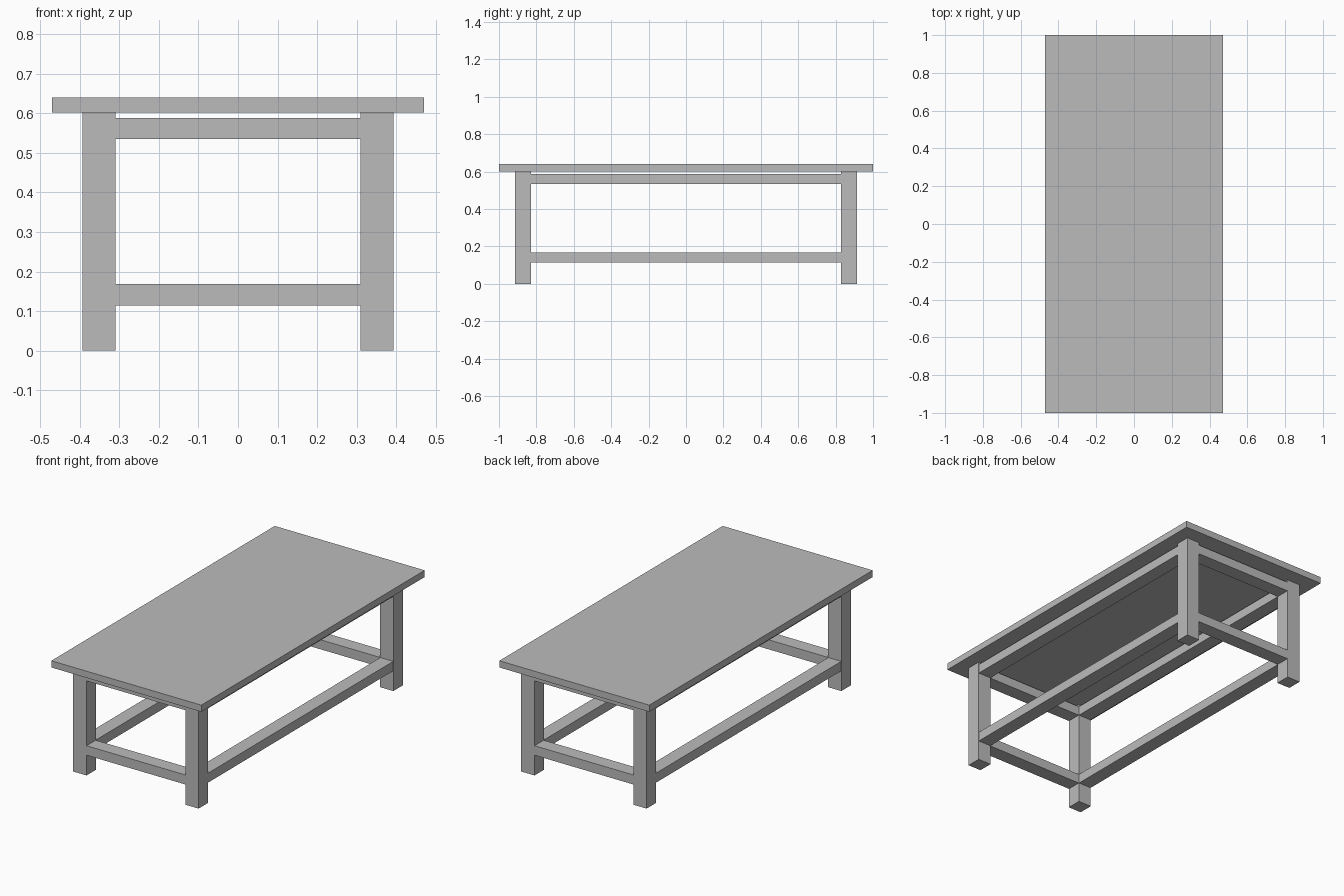
import bpy

if "Cube" in bpy.data.objects:
    bpy.data.objects.remove(bpy.data.objects["Cube"])

grey = bpy.data.materials.new("plain grey")
grey.diffuse_color = (0.5, 0.5, 0.5, 1)
grey.use_nodes = True
grey.node_tree.nodes["Principled BSDF"].inputs["Base Color"].default_value = grey.diffuse_color


def box(name, x, y, z):
    """Axis-aligned box from (min, max) pairs."""
    spans = (x, y, z)
    bpy.ops.mesh.primitive_cube_add(size=1, location=[(a + b) / 2 for a, b in spans])
    ob = bpy.context.object
    ob.name = name
    ob.scale = [b - a for a, b in spans]
    bpy.ops.object.transform_apply(location=False, rotation=False, scale=True)
    ob.data.materials.append(grey)
    return ob


def span(sign, inner, outer):
    return tuple(sorted((sign * inner, sign * outer)))


TOP_Z, LEG_Z = 0.64, 0.602
LEG_X = (0.31, 0.393)      # inner and outer leg faces
LEG_Y = (0.83, 0.914)
INSET = 0.001              # rails sit just inside the leg faces

# Table top
box("table_top", (-0.47, 0.47), (-1, 1), (LEG_Z, TOP_Z))

# Four square legs
for sx, side in ((-1, "left"), (1, "right")):
    for sy, end in ((-1, "front"), (1, "back")):
        box(f"{end}_{side}_leg", span(sx, *LEG_X), span(sy, *LEG_Y), (0, LEG_Z))

# Upper aprons and lower stretchers between the legs
for level, z in (("apron", (0.535, 0.588)), ("stretcher", (0.114, 0.168))):
    for sy, end in ((-1, "front"), (1, "back")):
        box(f"{end}_{level}", (-LEG_X[0], LEG_X[0]),
            span(sy, LEG_Y[0] + INSET, LEG_Y[1] - INSET), z)
    for sx, side in ((-1, "left"), (1, "right")):
        box(f"{side}_{level}", span(sx, LEG_X[0] + INSET, LEG_X[1] - INSET),
            (-LEG_Y[0], LEG_Y[0]), z)
